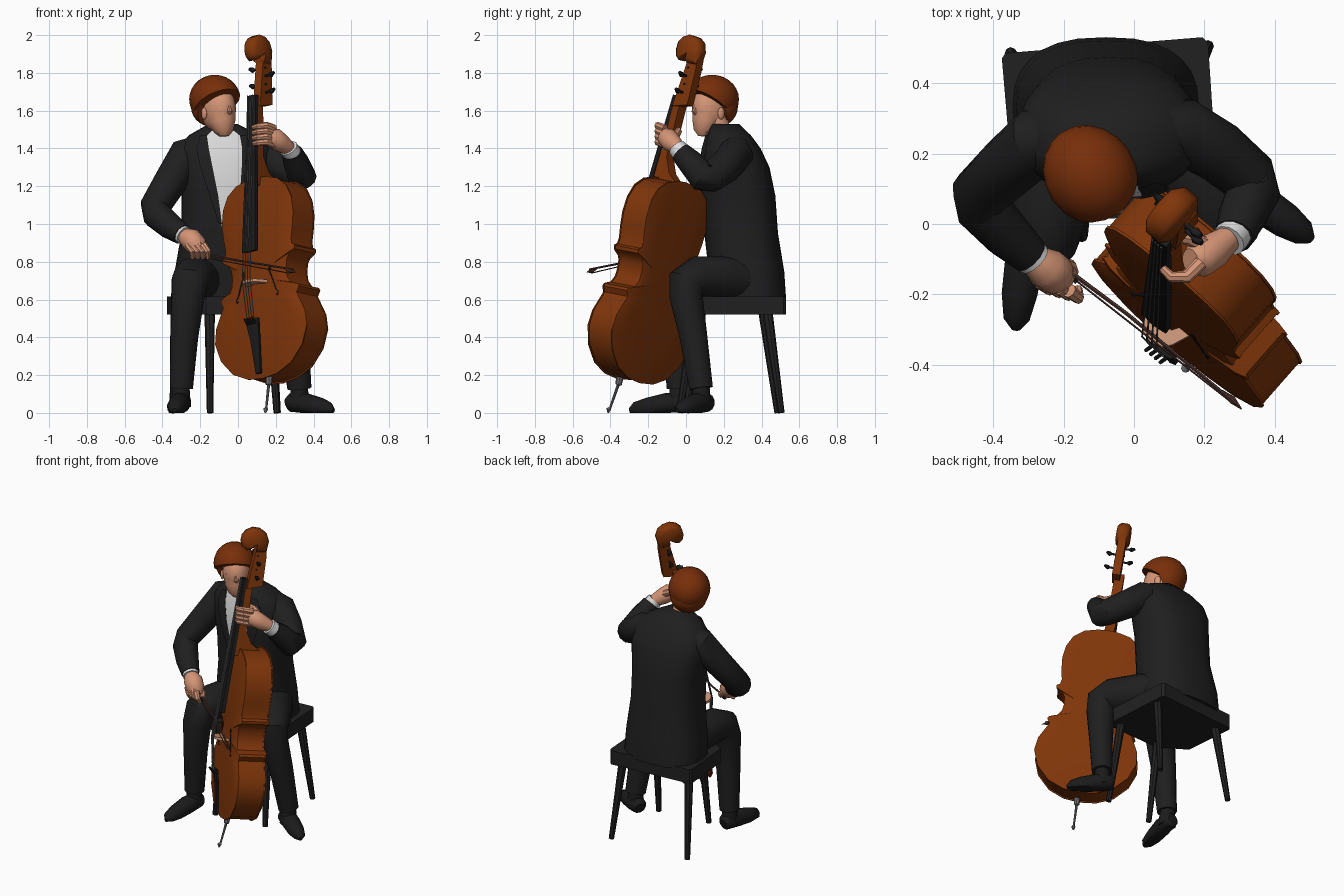
import bpy, bmesh, math
from mathutils import Vector, Matrix


def material(name, rgb):
    m = bpy.data.materials.new(name)
    m.diffuse_color = (*rgb, 1)
    return m


SUIT = material("black suit", (0.0135, 0.0135, 0.014))
CHAIR = material("chair black", (0.015, 0.015, 0.016))
WOOD = material("varnished wood", (0.215, 0.036, 0.003))
HAIR = material("auburn hair", (0.185, 0.028, 0.003))
SKIN = material("skin", (0.66, 0.30, 0.18))
SHIRT = material("white cloth", (0.72, 0.72, 0.72))
EBONY = material("ebony", (0.011, 0.011, 0.012))
BOW = material("bow wood", (0.08, 0.035, 0.028))
PALE = material("pale maple", (0.60, 0.30, 0.19))
METAL = material("grey metal", (0.16, 0.16, 0.17))


def finish(name, bm, mat, angle=40):
    bmesh.ops.recalc_face_normals(bm, faces=bm.faces)
    me = bpy.data.meshes.new(name)
    bm.to_mesh(me)
    bm.free()
    me.materials.append(mat)
    ob = bpy.data.objects.new(name, me)
    bpy.context.collection.objects.link(ob)
    bpy.ops.object.select_all(action='DESELECT')
    ob.select_set(True)
    bpy.context.view_layer.objects.active = ob
    bpy.ops.object.shade_smooth_by_angle(angle=math.radians(angle))
    return ob


def loft(name, rings, mat, closed=True, angle=40):
    """Skin a list of equal-length point rings; closed rings get end caps."""
    bm = bmesh.new()
    vs = [[bm.verts.new(p) for p in r] for r in rings]
    n = len(vs[0])
    for a, b in zip(vs, vs[1:]):
        for i in range(n if closed else n - 1):
            j = (i + 1) % n
            bm.faces.new((a[i], a[j], b[j], b[i]))
    if closed:
        bm.faces.new(vs[0])
        bm.faces.new(vs[-1])
    return finish(name, bm, mat, angle)


def tube(name, pts, radii, mat, segs=12, M=Matrix(), floor=None):
    """Round limb of varying radius along a path."""
    pts = [M @ Vector(p) for p in pts]
    if not isinstance(radii, (list, tuple)):
        radii = [radii] * len(pts)
    rings, side, prev = [], None, None
    for i, p in enumerate(pts):
        t = (pts[min(i + 1, len(pts) - 1)] - pts[max(i - 1, 0)]).normalized()
        side = t.orthogonal().normalized() if side is None else prev.rotation_difference(t) @ side
        prev = t
        up = t.cross(side)
        ring = [p + radii[i] * (math.cos(k * math.tau / segs) * side + math.sin(k * math.tau / segs) * up)
                for k in range(segs)]
        if floor is not None:
            ring = [Vector((q.x, q.y, max(q.z, floor))) for q in ring]
        rings.append(ring)
    return loft(name, rings, mat)


def prism(name, pts, a, b, mat, M=Matrix()):
    return loft(name, [[M @ Vector((x, y, h)) for x, y in pts] for h in (a, b)], mat, angle=30)


def ball(name, c, r, mat, turn=0, cut=None):
    bm = bmesh.new()
    bmesh.ops.create_uvsphere(bm, u_segments=20, v_segments=14, radius=1)
    bmesh.ops.transform(bm, verts=bm.verts, matrix=Matrix.Translation(c) @ Matrix.Rotation(turn, 4, 'Z')
                        @ Matrix.Diagonal((*r, 1)))
    if cut:
        g = bm.verts[:] + bm.edges[:] + bm.faces[:]
        res = bmesh.ops.bisect_plane(bm, geom=g, plane_co=cut[0], plane_no=cut[1], clear_inner=True)
        bmesh.ops.holes_fill(bm, edges=[e for e in res['geom_cut'] if isinstance(e, bmesh.types.BMEdge)])
    return finish(name, bm, mat)


# ---- Instrument frame: X across, Y up the neck, Z out of the front plate ----
w = Vector((-0.03, 0.225, 1)).normalized()
u = Vector((0.75, -0.66, 0))
u = (u - u.dot(w) * w).normalized()
n = u.cross(w)
C = Matrix.Translation((0.122, -0.321, 0.4)) @ Matrix((u, w, n)).transposed().to_4x4()
SIDE = C @ Matrix(((0, 0, 1, 0), (0, 1, 0, 0), (1, 0, 0, 0), (0, 0, 0, 1)))  # (depth, height) profiles

# Sound box with overhanging arched plates
half = [(0, -.215), (.1, -.205), (.2, -.162), (.28, -.078), (.316, .02), (.306, .1), (.27, .17), (.252, .205),
        (.27, .235), (.262, .25), (.215, .265), (.19, .3), (.185, .34), (.19, .39), (.21, .42), (.247, .44),
        (.25, .458), (.23, .47), (.225, .5), (.238, .57), (.245, .64), (.235, .72), (.2, .79), (.14, .835),
        (.06, .855), (0, .86)]
outline = half + [(-x, y) for x, y in half[-2:0:-1]]
layers = [(.6, -.184), (.9, -.18), (1.015, -.174), (1.015, -.166), (1, -.166), (1, -.008), (1.015, -.008),
          (1.015, 0), (.9, .01), (.6, .02)]
loft("cello_body", [[C @ Vector((x * s, .32 + (y - .32) * s, h)) for x, y in outline] for s, h in layers], WOOD,
     angle=35)

# Neck, heel and scroll
prism("neck", [(.03, .82), (.0, 1.3), (-.04, 1.3), (-.03, .98), (-.07, .9), (-.15, .84), (-.15, .82)],
      -.03, .03, WOOD, SIDE)
prism("pegbox", [(.0, 1.25), (-.035, 1.50), (-.1, 1.56), (-.105, 1.45), (-.1, 1.27)], -.008, .042, WOOD, SIDE)
curl = [(-.035, 1.49), (-.04, 1.535), (.0, 1.505), (.025, 1.495), (.05, 1.515), (.06, 1.55), (.055, 1.59),
        (.03, 1.62), (-.01, 1.638), (-.055, 1.632), (-.09, 1.61), (-.11, 1.56), (-.1, 1.49)]
loft("scroll", [[SIDE @ Vector((-.02 + (x + .02) * s, 1.565 + (y - 1.565) * s, h)) for x, y in curl]
                for s, h in ((.75, -.022), (1, -.004), (1, .044), (.75, .062))], WOOD, angle=50)
for i in range(4):
    s, y = (-1) ** i, 1.33 + .045 * i
    tube("tuning_peg", [(.017 - s * .03, y, -.05), (.017 + s * .05, y, -.05), (.017 + s * .062, y, -.05),
                        (.017 + s * .085, y + .01, -.05)], [.006, .007, .015, .008], EBONY, 8, C)

# Fingerboard, tailpiece, bridge
loft("fingerboard", [[C @ Vector(p) for p in ((-a, y, h - .03), (a, y, h - .03), (a, y, h - .006), (0, y, h),
                                             (-a, y, h - .006))]
                     for a, y, h in ((.046, .455, .088), (.027, 1.31, .025))], EBONY, angle=30)
loft("tailpiece", [[C @ Vector(p) for p in ((-a, y, h - .02), (a, y, h - .02), (a, y, h - .006), (0, y, h),
                                           (-a, y, h - .006))]
                   for a, y, h in ((.016, -.2, .04), (.03, -.02, .06), (.045, .09, .08))], EBONY, angle=30)
prism("bridge", [(-.075, .015), (-.04, .015), (-.025, .04), (.025, .04), (.04, .015), (.075, .015), (.055, .07),
                 (.035, .095), (0, .105), (-.035, .095), (-.055, .07)], -.008, .008, PALE,
      C @ Matrix.Translation((0, .29, 0)) @ Matrix.Rotation(math.pi / 2, 4, 'X'))
for k in (-1.5, -.5, .5, 1.5):
    tube("string", [(k * .016, .08, .08), (k * .018, .29, .107), (k * .011, 1.31, .03)], .0028, METAL, 5, C)
    tube("fine_tuner", [(k * .018, .06, .075), (k * .018, .09, .1)], .006, EBONY, 6, C)
for s in (-1, 1):
    f = [(.10, .35), (.092, .365), (.085, .35), (.1, .32), (.116, .28), (.13, .24), (.145, .222), (.142, .205),
         (.132, .21)]
    tube("sound_hole", [(s * x, y, .021 - .05 * max(0, x - .11)) for x, y in f], .0038, EBONY, 6, C)
tube("endpin", [(.165, -.35, .19), (.163, -.357, .15), (.162, -.36, .145), (.15, -.40, .03), (.146, -.41, .02),
                (.145, -.412, 0)], [.02, .017, .008, .006, .013, .004], METAL, 8)

# Bow
tube("bow_stick", [(-.23, -.10, .85), (-.02, -.255, .81), (.29, -.51, .76)], [.007, .006, .005], BOW, 6)
tube("bow_hair", [(-.19, -.14, .825), (.27, -.50, .74)], .003, BOW, 5)
tube("bow_tip", [(.25, -.475, .762), (.28, -.50, .752), (.305, -.525, .745)], [.005, .012, .002], BOW, 6)
tube("bow_frog", [(-.21, -.12, .835), (-.16, -.16, .825)], .013, EBONY, 6)

# ---- Stool ----
prism("seat", [(-.375, .47), (-.365, .485), (.195, .53), (.21, .515), (.24, .06), (.2, .03), (-.17, .01),
               (-.345, .12)], .52, .615, CHAIR)
for a, b in (((-.15, .05), (-.148, -.035)), ((-.31, .41), (-.35, .485)), ((.17, .08), (.205, .0)),
             ((.17, .43), (.21, .505))):
    tube("stool_leg", [(*a, .54), (*b, 0)], [.028, .017], CHAIR, 8)

# ---- Torso: rounded-box sections (z, centre x, centre y, half width, half depth) ----
TORSO = [(.60, -.08, .33, .265, .20), (.75, -.08, .32, .255, .20), (.95, -.07, .292, .23, .195),
         (1.15, -.07, .278, .23, .195), (1.30, -.07, .262, .255, .18), (1.40, -.07, .245, .25, .15),
         (1.47, -.07, .228, .19, .115), (1.53, -.08, .205, .075, .075)]
POW = .8


def section(z):
    for a, b in zip(TORSO, TORSO[1:]):
        if a[0] <= z <= b[0]:
            t = (z - a[0]) / (b[0] - a[0])
            return [p + (q - p) * t for p, q in zip(a, b)]


def rounded(v):
    return math.copysign(abs(v) ** POW, v)


loft("jacket", [[(cx + rx * rounded(math.cos(k * math.tau / 28)), cy + ry * rounded(math.sin(k * math.tau / 28)), z)
                 for k in range(28)] for z, cx, cy, rx, ry in TORSO], SUIT, angle=60)


def chest_panel(name, rows, lift, mat):
    """Thin cloth panel lying on the jacket front; rows are (z, left x, right x)."""
    rings = []
    for z, x0, x1 in rows:
        _, cx, cy, rx, ry = section(z)
        xs = [x0 + (x1 - x0) * i / 6 for i in range(7)]
        rings.append([(x, cy - lift - ry * max(0, 1 - abs((x - cx) / rx) ** (2 / POW)) ** (POW / 2), z)
                      for x in xs])
    loft(name, rings, mat, closed=False)


chest_panel("shirt_front", [(.95, -.08, -.05), (1.1, -.11, .0), (1.2, -.125, .02), (1.3, -.14, .025),
                            (1.4, -.16, .025), (1.47, -.165, .01), (1.495, -.14, -.02)], .009, SHIRT)
chest_panel("lapel_right", [(1.0, -.10, -.085), (1.15, -.15, -.105), (1.3, -.2, -.135), (1.4, -.22, -.155),
                            (1.47, -.2, -.165)], .016, SUIT)
chest_panel("lapel_left", [(1.0, -.05, -.03), (1.15, .01, .05), (1.3, .02, .09), (1.4, .022, .1),
                           (1.47, .01, .06)], .016, SUIT)
tube("collar", [(-.085, .185, 1.46), (-.088, .17, 1.51)], [.082, .064], SHIRT, 14)

# ---- Arms and hands ----
tube("right_sleeve", [(-.18, .26, 1.41), (-.27, .24, 1.37), (-.36, .16, 1.22), (-.44, .085, 1.09),
                      (-.43, .045, 1.05), (-.36, -.03, .99), (-.295, -.09, .945)],
     [.07, .095, .088, .08, .078, .07, .056], SUIT)
tube("right_cuff", [(-.31, -.075, .955), (-.283, -.102, .937)], .051, SHIRT)
tube("right_hand", [(-.29, -.095, .94), (-.25, -.125, .92), (-.22, -.145, .885), (-.20, -.155, .85)],
     [.04, .06, .058, .036], SKIN)
for i in range(4):
    x, y = -.265 + .027 * i, -.165 - .008 * i
    tube("right_finger", [(x, y, .89), (x + .025, y - .02, .855), (x + .025, y + .005, .82)], [.021, .018, .013],
         SKIN, 8)
tube("right_thumb", [(-.22, -.11, .89), (-.18, -.12, .85), (-.17, -.14, .83)], [.022, .019, .014], SKIN, 8)

tube("left_sleeve", [(.05, .27, 1.41), (.135, .265, 1.37), (.24, .205, 1.30), (.33, .13, 1.245), (.34, .09, 1.245),
                     (.31, .03, 1.32), (.285, -.03, 1.38)], [.07, .095, .088, .08, .077, .07, .056], SUIT)
tube("left_cuff", [(.29, -.02, 1.37), (.268, -.047, 1.402)], .05, SHIRT)
tube("left_hand", [(.27, -.04, 1.40), (.225, -.075, 1.43), (.185, -.10, 1.46), (.16, -.105, 1.48)],
     [.038, .052, .054, .036], SKIN)
for i in range(4):
    z = 1.425 + .029 * i
    tube("left_finger", [(.19, -.11, z - .005), (.15, -.15, z + .01), (.105, -.15, z + .005), (.08, -.125, z)],
         [.02, .019, .016, .012], SKIN, 8)
tube("left_thumb", [(.2, -.06, 1.46), (.15, -.04, 1.49), (.12, -.04, 1.5)], [.024, .019, .014], SKIN, 8)

# ---- Legs and shoes ----
tube("right_trouser", [(-.16, .36, .70), (-.2, .2, .70), (-.24, .03, .715), (-.255, -.04, .69), (-.265, -.06, .62),
                       (-.285, -.05, .4), (-.30, -.04, .13)], [.12, .12, .108, .1, .09, .075, .062], SUIT, 14)
tube("left_trouser", [(.02, .36, .70), (.12, .22, .71), (.23, .05, .72), (.26, .0, .69), (.268, -.0, .62),
                      (.30, .04, .4), (.325, .08, .13)], [.12, .12, .108, .1, .09, .075, .064], SUIT, 14)
for side, pts, ank in (
        ("right", [(-.295, .02, .05), (-.297, -.0, .055), (-.31, -.1, .05), (-.325, -.2, .03), (-.333, -.27, .02),
                   (-.335, -.3, .012)], (-.302, -.04)),
        ("left", [(.262, .12, .05), (.28, .11, .055), (.35, .065, .05), (.43, .01, .03), (.48, -.025, .02),
                  (.505, -.045, .012)], (.325, .08))):
    tube(side + "_shoe", pts, [.03, .05, .057, .052, .038, .012], EBONY, 12, floor=0)
    tube(side + "_ankle", [(*ank, .03), (*ank, .16)], [.055, .045], EBONY)

# ---- Head, turned toward the neck of the instrument ----
TURN = .6
H = Matrix.Translation((-.107, .137, 1.6)) @ Matrix.Rotation(TURN, 4, 'Z')
tube("neck_skin", [(-.085, .19, 1.45), (-.095, .155, 1.58)], .06, SKIN)
ball("head", H @ Vector((0, -.005, .01)), (.086, .108, .125), SKIN, TURN)
tube("jaw", [H @ Vector(p) for p in ((0, -.03, .02), (0, -.04, -.06), (0, -.058, -.11), (0, -.06, -.135))],
     [.08, .072, .05, .024], SKIN, 14)
tube("nose", [H @ Vector(p) for p in ((0, -.098, .04), (0, -.114, -.005), (0, -.098, -.02))], [.008, .014, .01],
     SKIN, 8)
for s in (-1, 1):
    ball("ear", H @ Vector((s * .088, .0, -.015)), (.012, .02, .032), SKIN, TURN)
# Hair: full cap sloping from fringe to nape, with a lower crop at the back
ball("hair", H @ Vector((-.012, .01, .06)), (.13, .148, .13), HAIR, TURN,
     cut=(H @ Vector((0, -.1, .098)), H.to_3x3() @ Vector((0, .7, 1)).normalized()))
ball("hair_back", H @ Vector((-.008, .04, .02)), (.116, .106, .105), HAIR, TURN,
     cut=(H @ Vector((0, .02, -.005)), H.to_3x3() @ Vector((0, 1, .4)).normalized()))
